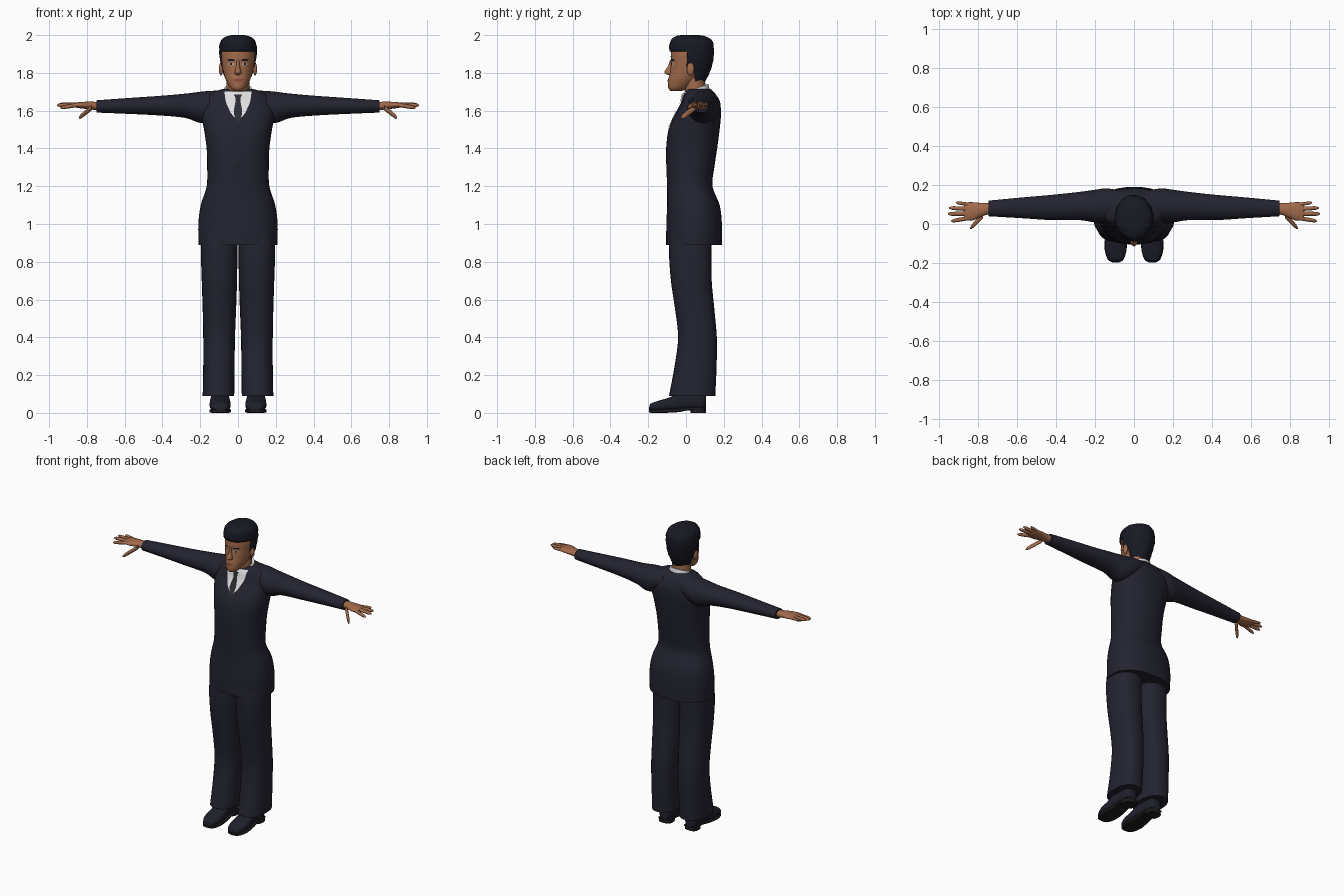
import bpy, bmesh, math
from mathutils import Vector
from mathutils.bvhtree import BVHTree

cube = bpy.data.objects.get("Cube")
if cube:
    bpy.data.objects.remove(cube, do_unlink=True)


def material(name, r, g, b):
    mat = bpy.data.materials.new(name)
    mat.use_nodes = True
    mat.diffuse_color = (r, g, b, 1)
    shader = next(n for n in mat.node_tree.nodes if n.type == 'BSDF_PRINCIPLED')
    shader.inputs["Base Color"].default_value = (r, g, b, 1)
    shader.inputs["Roughness"].default_value = 0.8
    return mat


SUIT = material("navy cloth", .017, .017, .03)
HAIR = material("black hair", .009, .01, .017)
SKIN = material("tan skin", .36, .145, .07)
SHIRT = material("white shirt", .75, .75, .76)
TIE = material("charcoal tie", .025, .025, .035)
LIPS = material("brown lips", .24, .075, .045)
EYE = material("eye white", .45, .4, .36)
SHOE = material("shoe leather", .013, .014, .024)
SOLE = material("sole rubber", .012, .012, .013)


def finish(name, bm, mat, angle=50):
    """Turn a bmesh into a smooth shaded object with one material."""
    mesh = bpy.data.meshes.new(name)
    bm.to_mesh(mesh)
    bm.free()
    mesh.materials.append(mat)
    for poly in mesh.polygons:
        poly.use_smooth = True
    mesh.set_sharp_from_angle(angle=math.radians(angle))
    obj = bpy.data.objects.new(name, mesh)
    bpy.context.scene.collection.objects.link(obj)
    return obj


def smooth_rings(rings, steps):
    """Catmull-Rom interpolation between cross-sections."""
    result = []
    last = len(rings) - 1
    for i in range(last):
        a, b, c, d = (rings[min(max(j, 0), last)] for j in range(i - 1, i + 3))
        for k in range(steps):
            t = k / steps
            result.append([q + t / 2 * (r - p + t * (2 * p - 5 * q + 4 * r - s
                           + t * (3 * (q - r) + s - p)))
                           for p, q, r, s in zip(a, b, c, d)])
    return result + [list(rings[last])]


def loft_mesh(rings, axis='z', side=1, power=2, sides=28, steps=4, tilt=0):
    """Skin superellipse sections given as (position, u0, u1, v0, v1)."""
    bm = bmesh.new()
    loops = []
    for t, u0, u1, v0, v1 in smooth_rings(rings, steps):
        loop = []
        for i in range(sides):
            a = math.tau * i / sides
            c, s = math.cos(a), math.sin(a)
            u = (u0 + u1) / 2 + (u1 - u0) / 2 * math.copysign(abs(c) ** (2 / power), c)
            v = (v0 + v1) / 2 + (v1 - v0) / 2 * math.copysign(abs(s) ** (2 / power), s)
            x, y, z = {'x': (t, u, v), 'y': (u, t, v), 'z': (u, v, t)}[axis]
            loop.append(bm.verts.new((side * x, y, z + tilt * y)))
        loops.append(loop)
    for low, high in zip(loops, loops[1:]):
        for i in range(sides):
            j = (i + 1) % sides
            bm.faces.new((low[i], low[j], high[j], high[i]))
    bm.faces.new(loops[0])
    bm.faces.new(loops[-1])
    bmesh.ops.recalc_face_normals(bm, faces=bm.faces)
    return bm


def loft(name, mat, rings, **options):
    return finish(name, loft_mesh(rings, **options), mat)


def centred(rings):
    return [(z, -w, w, front, back) for z, w, front, back in rings]


def drape(name, mat, rows, targets, lift=.003, side=1, columns=8):
    """Lay a thin patch of rows (z, x0, x1) on the front of the targets."""
    graph = bpy.context.evaluated_depsgraph_get()
    trees = [BVHTree.FromObject(t, graph) for t in targets]
    bm = bmesh.new()
    grid = []
    for z, x0, x1 in smooth_rings(rows, 4):
        line = []
        for i in range(columns + 1):
            start = Vector((side * (x0 + (x1 - x0) * i / columns), -1, z))
            hits = [t.ray_cast(start, Vector((0, 1, 0))) for t in trees]
            hits = [h for h in hits if h[0]] or [trees[0].find_nearest(start)]
            place, normal = min(hits, key=lambda h: h[0].y)[:2]
            line.append(bm.verts.new(place + normal * lift))
        grid.append(line)
    for a, b in zip(grid, grid[1:]):
        for i in range(columns):
            bm.faces.new((a[i], a[i + 1], b[i + 1], b[i]))
    bmesh.ops.recalc_face_normals(bm, faces=bm.faces)
    if sum(f.normal.y for f in bm.faces) > 0:
        bmesh.ops.reverse_faces(bm, faces=bm.faces)
    return finish(name, bm, mat)


# Jacket body, collar and neck
jacket = loft("jacket", SUIT, centred([
    (.89, .208, -.105, .19), (1, .21, -.104, .19), (1.1, .197, -.1, .178),
    (1.2, .166, -.1, .14), (1.3, .163, -.104, .15), (1.4, .166, -.105, .165),
    (1.5, .18, -.092, .178), (1.58, .195, -.055, .185), (1.64, .19, -.025, .18),
    (1.69, .15, -.01, .155), (1.715, .08, .01, .13)]), power=2.3, sides=40)
collar = loft("shirt_collar", SHIRT, centred([
    (1.6, .08, -.022, .12), (1.66, .077, -.022, .125), (1.7, .073, -.014, .118)]),
    tilt=.35)
loft("neck", SKIN, centred([(1.66, .062, -.005, .105), (1.8, .06, -.01, .1)]))

# Shirt front, tie, lapels and button
drape("shirt_front", SHIRT, [(1.7, -.072, .072), (1.64, -.062, .062),
      (1.59, -.04, .04), (1.55, -.006, .006)], [jacket, collar])
drape("tie", TIE, [(1.685, -.02, .02), (1.655, -.012, .012), (1.59, -.022, .022),
      (1.54, -.008, .008)], [jacket, collar], lift=.007)
drape("button", SOLE, [(1.31, -.004, .004), (1.3, -.008, .008),
      (1.29, -.004, .004)], [jacket])

# Limbs, mirrored to both sides
for label, s in (("left_", 1), ("right_", -1)):
    drape(label + "lapel", SUIT, [(1.69, .07, .085), (1.64, .062, .11),
          (1.59, .04, .1), (1.5, .003, .03)], [jacket], lift=.005, side=s)
    loft(label + "sleeve", SUIT, [
        (.06, .04, .17, 1.6, 1.708), (.14, .01, .183, 1.55, 1.705),
        (.2, .008, .176, 1.535, 1.7), (.28, .02, .165, 1.562, 1.69),
        (.42, .02, .15, 1.575, 1.678), (.58, .03, .136, 1.583, 1.667),
        (.748, .04, .12, 1.59, 1.655)], axis='x', side=s)
    loft(label + "trouser_leg", SUIT, [
        (.95, .002, .19, -.085, .135), (.85, .003, .196, -.09, .135),
        (.7, .005, .192, -.08, .136), (.55, .01, .187, -.058, .15),
        (.4, .016, .184, -.042, .163), (.25, .018, .184, -.06, .162),
        (.09, .02, .187, -.09, .155)], side=s, power=2.4)

    # Hand with four fingers and a thumb
    loft(label + "palm", SKIN, [
        (.73, .055, .108, 1.6, 1.645), (.78, .04, .108, 1.606, 1.648),
        (.83, .018, .112, 1.612, 1.646), (.865, .02, .11, 1.618, 1.642),
        (.875, .03, .1, 1.624, 1.638)], axis='x', side=s)
    digits = [("index", .85, .03, 1.63, .94, .015, 1.615, .0105),
              ("middle", .855, .053, 1.632, .957, .052, 1.628, .011),
              ("ring", .85, .077, 1.632, .95, .083, 1.633, .0105),
              ("little", .845, .1, 1.63, .915, .11, 1.635, .009),
              ("thumb", .775, .045, 1.615, .842, -.022, 1.562, .014)]
    for finger, xa, ya, za, xb, yb, zb, radius in digits:
        rings = []
        for t, grow in ((0, 1), (.5, 1), (.85, .85), (1, .3)):
            x, y, z = (p + (q - p) * t for p, q in ((xa, xb), (ya, yb), (za, zb)))
            r = radius * grow
            rings.append((x, y - r, y + r, z - r, z + r))
        loft(f"{label}{finger}_finger", SKIN, rings, axis='x', side=s, sides=12)

    # Shoe upper, sole and heel
    loft(label + "shoe", SHOE, [
        (-.195, .075, .11, .014, .03), (-.185, .055, .13, .01, .05),
        (-.14, .04, .148, .01, .066), (-.08, .04, .15, .01, .085),
        (-.03, .046, .145, .012, .12), (.03, .052, .14, .014, .135),
        (.085, .055, .137, .015, .13), (.105, .07, .122, .02, .1)],
        axis='y', side=s, power=2.6)
    loft(label + "sole", SOLE, [
        (-.197, .075, .112, .003, .016), (-.18, .052, .136, 0, .018),
        (-.12, .037, .152, 0, .02), (-.04, .043, .145, .004, .024),
        (.02, .05, .14, .015, .03), (.1, .056, .136, .016, .03)],
        axis='y', side=s, power=5)
    loft(label + "heel", SOLE, [(0, .052, .14, .025, .106),
         (.025, .052, .14, .02, .106)], side=s, power=3)

# Head and nose
head = loft("head", SKIN, centred([
    (1.705, .025, -.083, -.02), (1.722, .043, -.095, .015),
    (1.76, .063, -.094, .065), (1.8, .076, -.086, .1), (1.85, .086, -.08, .125),
    (1.9, .09, -.08, .132), (1.95, .083, -.066, .12), (1.985, .05, -.03, .08)]),
    sides=40)
loft("nose", SKIN, centred([
    (1.868, .007, -.084, -.06), (1.835, .01, -.096, -.06),
    (1.808, .017, -.114, -.06), (1.796, .017, -.11, -.06),
    (1.788, .01, -.092, -.06)]), sides=16)

# Face details
drape("lips", LIPS, [(1.77, -.008, .008), (1.763, -.026, .026),
      (1.752, -.01, .01)], [head])
for label, s in (("left_", 1), ("right_", -1)):
    drape(label + "eye", EYE, [(1.854, .03, .04), (1.847, .019, .05),
          (1.84, .028, .041)], [head], side=s)
    drape(label + "iris", HAIR, [(1.854, .032, .037), (1.847, .029, .041),
          (1.841, .032, .037)], [head], lift=.005, side=s)
    drape(label + "eyebrow", HAIR, [(1.873, .025, .047), (1.868, .016, .055),
          (1.864, .018, .05)], [head], side=s)
    bm = bmesh.new()
    bmesh.ops.create_uvsphere(bm, u_segments=16, v_segments=10, radius=1)
    bmesh.ops.scale(bm, vec=(.011, .02, .034), verts=bm.verts)
    bmesh.ops.translate(bm, vec=(s * .09, .024, 1.82), verts=bm.verts)
    finish(label + "ear", bm, SKIN)

# Hair: a wavy cap cut along the hairline, sideburns and nape
bm = loft_mesh(centred([
    (1.75, .058, -.02, .1), (1.8, .08, -.06, .125), (1.85, .093, -.084, .14),
    (1.9, .099, -.087, .148), (1.95, .097, -.087, .146), (1.98, .083, -.075, .128),
    (1.997, .05, -.045, .09), (2, .02, -.01, .05)]), sides=48)
for co, normal in (((0, 0, 1.913), (0, 0, 1)), ((0, .004, 0), (0, 1, 0)),
                   ((0, 0, 1.83), (0, 0, 1)), ((0, .046, 0), (0, 1, 0))):
    geom = bm.verts[:] + bm.edges[:] + bm.faces[:]
    bmesh.ops.bisect_plane(bm, geom=geom, plane_co=co, plane_no=normal)


def below_hairline(face):
    c = face.calc_center_median()
    return c.z < 1.913 and c.y < (.004 if c.z > 1.83 else .046)


bmesh.ops.delete(bm, geom=[f for f in bm.faces if below_hairline(f)], context='FACES')
for v in bm.verts:
    wave = math.sin(70 * v.co.x + 90 * v.co.z) * math.sin(80 * v.co.y + 40 * v.co.z)
    v.co.x *= 1 + .02 * wave
    v.co.y += .002 * wave
hair = finish("hair", bm, HAIR)
shell = hair.modifiers.new("thickness", 'SOLIDIFY')
shell.thickness = .012
shell.offset = -1
